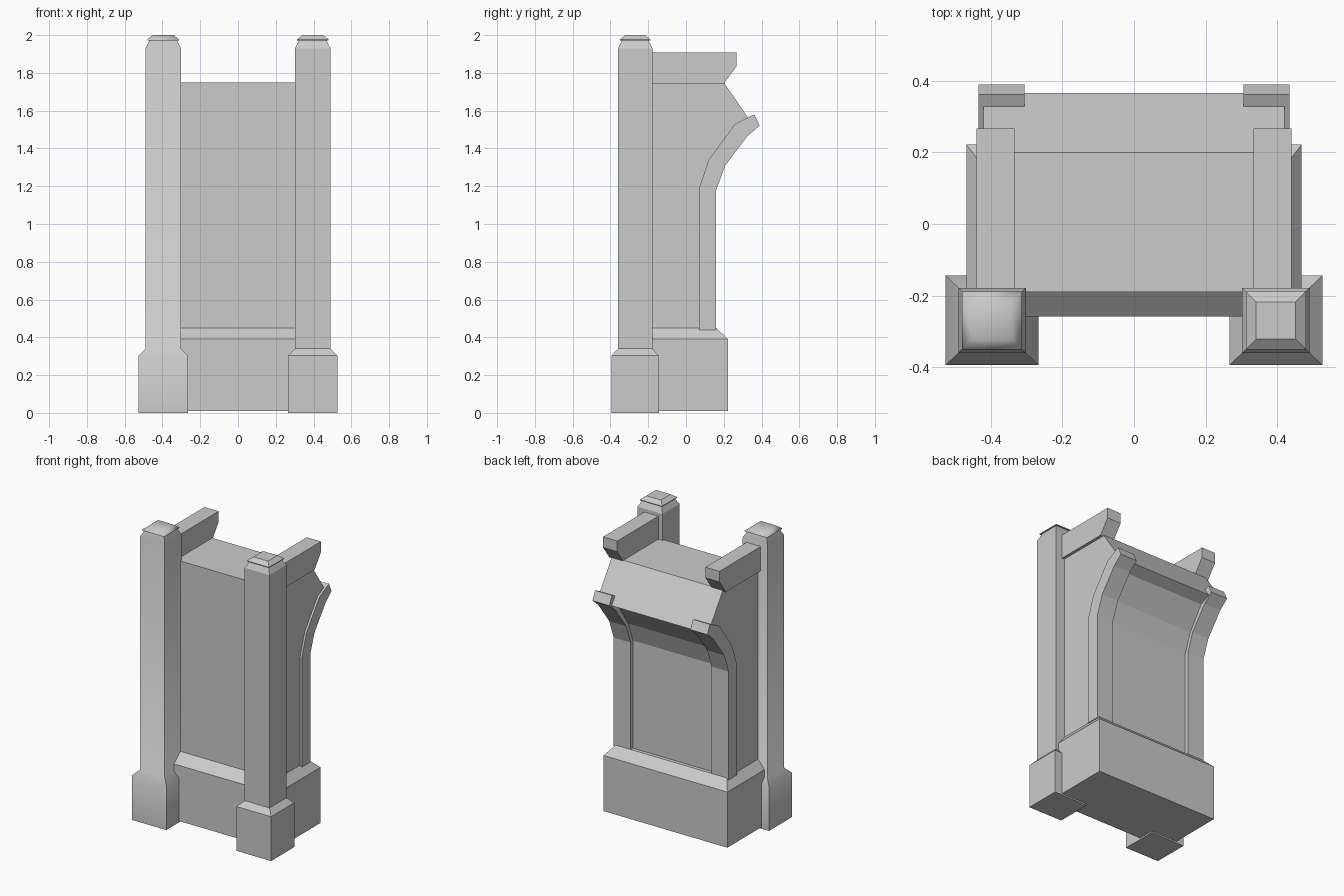
import bpy, bmesh, math

cube = bpy.data.objects.get("Cube")
if cube:
    bpy.data.objects.remove(cube, do_unlink=True)

# Single stone colour
stone = bpy.data.materials.new("grey stone")
stone.use_nodes = True
grey = (0.6, 0.6, 0.6, 1)
stone.diffuse_color = grey
stone.node_tree.nodes["Principled BSDF"].inputs["Base Color"].default_value = grey


def loft(name, rings):
    """Skin a closed solid through a list of matching point rings."""
    bm = bmesh.new()
    loops = [[bm.verts.new(p) for p in ring] for ring in rings]
    n = len(loops[0])
    for a, b in zip(loops, loops[1:]):
        for i in range(n):
            j = (i + 1) % n
            bm.faces.new((a[i], a[j], b[j], b[i]))
    bm.faces.new(loops[0])
    bm.faces.new(loops[-1])
    bmesh.ops.recalc_face_normals(bm, faces=bm.faces)
    mesh = bpy.data.meshes.new(name)
    bm.to_mesh(mesh)
    bm.free()
    mesh.materials.append(stone)
    obj = bpy.data.objects.new(name, mesh)
    bpy.context.collection.objects.link(obj)
    return obj


def rect(cx, cy, hx, hy, z):
    return [(cx - hx, cy - hy, z), (cx + hx, cy - hy, z),
            (cx + hx, cy + hy, z), (cx - hx, cy + hy, z)]


def extrude(name, profile, x0, x1):
    """Extrude a (y, z) outline between two x positions."""
    return loft(name, [[(x, y, z) for y, z in profile] for x in (x0, x1)])


# Plinth with a sloped upper edge
loft("plinth", [rect(0, -0.018, 0.468, 0.24, 0.01),
                rect(0, -0.018, 0.468, 0.24, 0.39),
                rect(0, -0.015, 0.42, 0.175, 0.45)])

# Main body with a flared back
body_profile = [(-0.19, 0.44), (0.135, 0.44), (0.135, 1.185), (0.185, 1.32),
                (0.29, 1.475), (0.365, 1.51), (0.20, 1.75), (-0.19, 1.75)]
extrude("body", body_profile, -0.42, 0.42)

# Pairs: curved back ribs, top beams and front posts
rib_profile = [(0.07, 0.44), (0.16, 0.44), (0.16, 1.18), (0.208, 1.31),
               (0.325, 1.465), (0.39, 1.52), (0.362, 1.58), (0.26, 1.53),
               (0.12, 1.34), (0.07, 1.19)]
beam_profile = [(-0.2, 1.74), (0.198, 1.74), (0.267, 1.835),
                (0.267, 1.907), (-0.2, 1.907)]
post_steps = [(0.13, 0.125, 0), (0.13, 0.125, 0.303), (0.094, 0.091, 0.34),
              (0.094, 0.091, 1.93), (0.076, 0.073, 1.965), (0.076, 0.073, 1.972)]
cap_steps = [(0.084, 0.081, 1.972), (0.084, 0.081, 1.977), (0.055, 0.052, 2.0)]

for side, s in (("right", -1), ("left", 1)):
    extrude(side + "_back_rib", rib_profile, s * 0.306, s * 0.434)
    extrude(side + "_top_beam", beam_profile, s * 0.333, s * 0.44)
    for part, steps in (("front_post", post_steps), ("post_cap", cap_steps)):
        obj = loft(side + "_" + part,
                   [rect(s * 0.396, -0.269, hx, hy, z) for hx, hy, z in steps])
        # One post is softly shaded along its chamfers
        if s < 0:
            bpy.ops.object.select_all(action='DESELECT')
            obj.select_set(True)
            bpy.context.view_layer.objects.active = obj
            bpy.ops.object.shade_smooth_by_angle(angle=math.radians(60))
